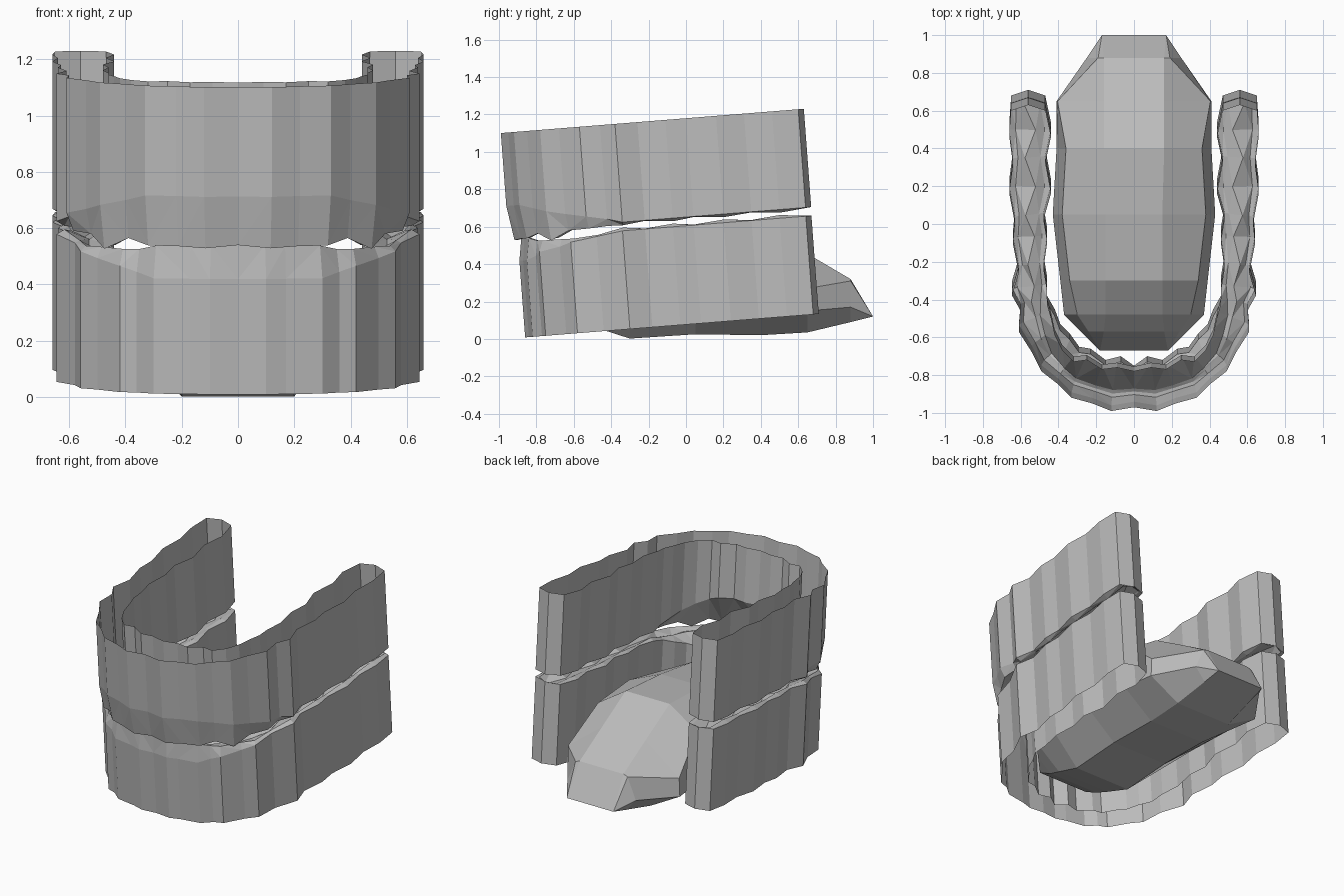
import bpy
import bmesh

if "Cube" in bpy.data.objects:
    bpy.data.objects.remove(bpy.data.objects["Cube"])

# One plain grey for everything
grey = bpy.data.materials.new("plain_grey")
grey.use_nodes = True
colour = (0.5, 0.5, 0.5, 1)
grey.diffuse_color = colour
grey.node_tree.nodes["Principled BSDF"].inputs["Base Color"].default_value = colour


def finish(name, bm):
    """Weld, orient and link a flat shaded mesh."""
    bmesh.ops.remove_doubles(bm, verts=bm.verts, dist=0.001)
    bmesh.ops.recalc_face_normals(bm, faces=bm.faces)
    mesh = bpy.data.meshes.new(name)
    bm.to_mesh(mesh)
    bm.free()
    mesh.materials.append(grey)
    obj = bpy.data.objects.new(name, mesh)
    bpy.context.collection.objects.link(obj)


def skin(bm, rows, closed=False):
    """Join neighbouring rows of points with quads, and return them in strips."""
    grid = [[bm.verts.new(p) for p in row] for row in rows]
    strips = {}
    for a, b in zip(grid, grid[1:]):
        count = len(a)
        for j in range(count if closed else count - 1):
            k = (j + 1) % count
            strips.setdefault(j, []).append(bm.faces.new((a[j], a[k], b[k], b[j])))
    return strips


def mix(a, b, t):
    return a + (b - a) * t


def flip(row):
    return [(-x, y, z) for x, y, z in row]


# Molar part of an arch: outer x, outer y, inner x, inner y
MOLARS = [
    (.645, -.32, .46, -.30), (.61, -.20, .48, -.18), (.64, -.05, .46, -.04),
    (.63, .06, .48, .08), (.66, .22, .44, .22), (.64, .37, .47, .38),
    (.66, .52, .44, .52), (.65, .66, .47, .66), (.56, .69, .56, .69),
]
# Front teeth, from the middle outwards, with the height of each at the end
UPPER_FRONT = [
    (0, -.97, 0, -.78, .565), (.12, -.99, .09, -.76, .575),
    (.22, -.95, .17, -.77, .57), (.33, -.92, .25, -.72, .57),
    (.40, -.85, .32, -.73, .55), (.49, -.78, .38, -.67, .59),
    (.54, -.68, .42, -.59, .55), (.61, -.57, .44, -.50, .54),
    (.60, -.46, .46, -.43, .545),
]
LOWER_FRONT = [
    (0, -.85, 0, -.75, .535), (.10, -.86, .07, -.70, .53),
    (.17, -.84, .15, -.72, .525), (.30, -.82, .23, -.66, .525),
    (.36, -.77, .29, -.65, .51), (.42, -.75, .34, -.58, .505),
    (.50, -.64, .39, -.53, .51), (.56, -.58, .42, -.45, .50),
    (.58, -.44, .46, -.38, .52),
]


def build_arch(name, front, shift, base, direction, ridge, shoulders):
    """Hollow U of teeth, open on the gum side, ridged on the biting side."""
    path = front + [(a, b + shift, c, d + shift, .535) for a, b, c, d in MOLARS]
    rows = []
    for i, (ox, oy, ix, iy, height) in enumerate(path):
        back = min(1, max(0, (i - 3) / 6))
        bump = back if i % 2 else -back
        height += .007 * bump
        outer_wall = mix(shoulders[0], .525, back)
        inner_wall = mix(shoulders[1], .52, back)
        outer = mix(ridge[0], .15, back)
        inner = mix(ridge[1], .85, back)
        groove = mix((outer + inner) / 2, .5 + .13 * bump, back)
        section = [(0, 0), (0, outer_wall), (outer, height),
                   (groove, height - .035 * back), (inner, height - .01),
                   (1, inner_wall), (1, 0)]
        if i == len(path) - 1:
            section[2:5] = [(0, outer_wall)] * 3
        row = []
        for f, h in section:
            x, y = mix(ox, ix, f), mix(oy, iy, f)
            dz = h * direction
            row.append((x, y - .075 * dz, base + .08 * y + dz))
        rows.append(row)
    rows = [flip(r) for r in reversed(rows[1:])] + rows
    bm = bmesh.new()
    strips = skin(bm, rows)
    # Faceted biting surface
    bite = [f for j in range(1, 5) for f in strips[j]]
    bmesh.ops.triangulate(bm, faces=bite, quad_method='SHORT_EDGE')
    bmesh.ops.dissolve_degenerate(bm, dist=0.0005, edges=bm.edges)
    finish(name, bm)


build_arch("upper_teeth", UPPER_FRONT, -.06, 1.18, -1, (.13, .30), (.39, .35))
build_arch("lower_teeth", LOWER_FRONT, .02, .077, 1, (.12, .30), (.41, .38))

# Tongue: y, then x and z of the underside, side, shoulder and top
TONGUE = [
    (1, .17, .12, .17, .12, .17, .12, .17, .12),
    (.88, .18, .09, .25, .17, .19, .31, .16, .32),
    (.65, .20, .035, .41, .15, .405, .27, .16, .455),
    (.40, .20, .02, .41, .18, .36, .47, .16, .60),
    (.05, .20, .025, .43, .21, .38, .48, .15, .58),
    (-.30, .20, .002, .39, .20, .34, .43, .15, .53),
    (-.48, .19, .06, .37, .20, .30, .34, .15, .41),
    (-.57, .18, .09, .28, .17, .24, .27, .16, .32),
    (-.67, .18, .14, .18, .14, .18, .14, .18, .14),
]
rows = []
for y, *pairs in TONGUE:
    half = [(x, y, z) for x, z in zip(pairs[::2], pairs[1::2])]
    crest = [(0, y, pairs[-1])]
    rows.append(half + crest + flip(reversed(half)))
bm = bmesh.new()
skin(bm, rows, closed=True)
bmesh.ops.dissolve_degenerate(bm, dist=0.0005, edges=bm.edges)
finish("tongue", bm)
